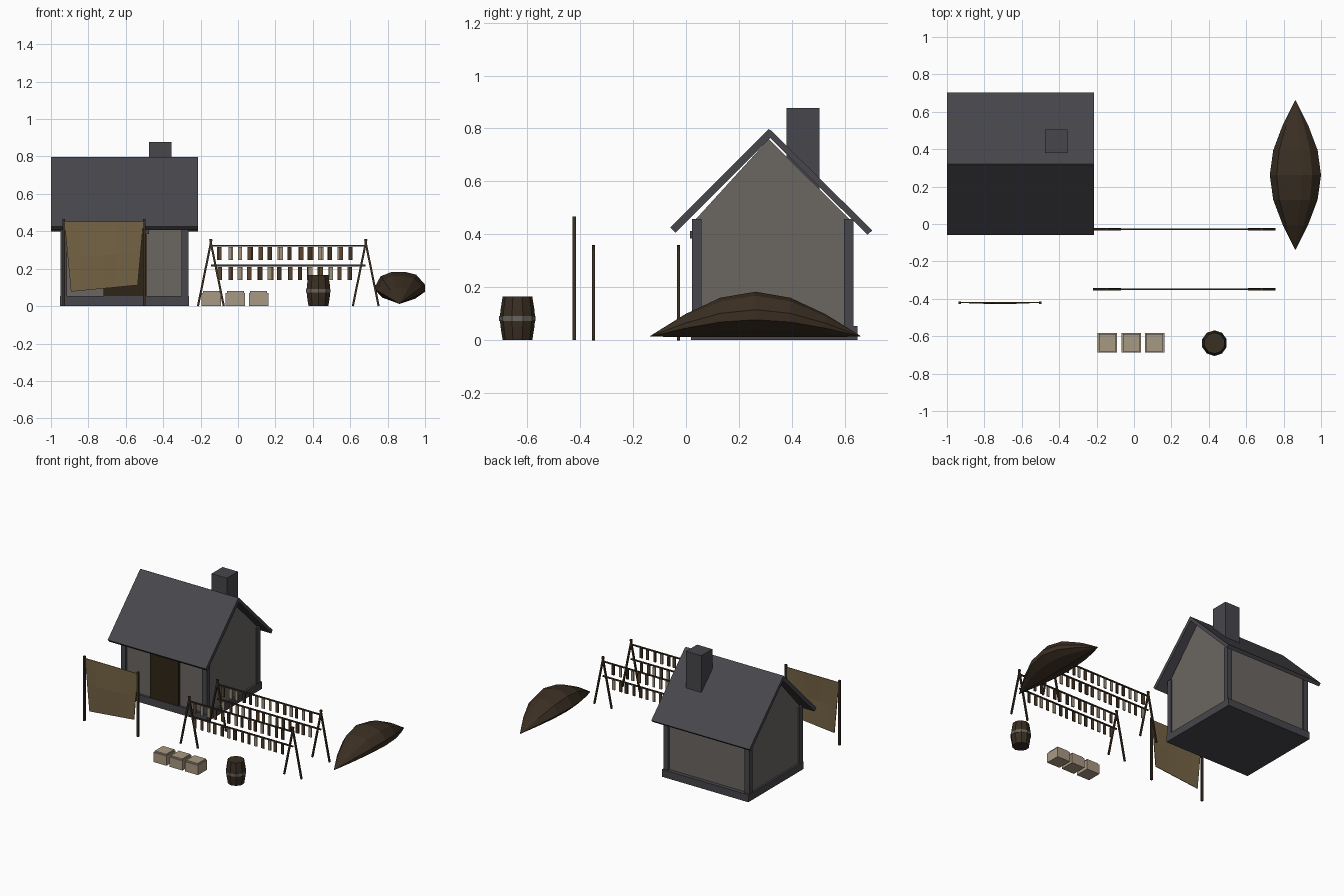
import bpy, bmesh, math, random
from mathutils import Vector

if "Cube" in bpy.data.objects:
    bpy.data.objects.remove(bpy.data.objects["Cube"])

random.seed(4)


def mat(name, r, g, b):
    m = bpy.data.materials.new(name)
    lin = [((c / 255 + 0.055) / 1.055) ** 2.4 for c in (r, g, b)]
    m.diffuse_color = (*lin, 1)
    m.use_nodes = True
    m.node_tree.nodes["Principled BSDF"].inputs["Base Color"].default_value = m.diffuse_color
    return m


SLATE = mat("slate", 71, 70, 76)
PLASTER = mat("grey_plaster", 107, 103, 98)
DOOR = mat("door_wood", 48, 37, 23)
WOOD = mat("dark_wood", 58, 46, 34)
CLOTH = mat("tan_cloth", 116, 99, 68)
CRATE = mat("pale_wood", 167, 152, 130)
IRON = mat("iron_band", 104, 100, 95)
FISH = [mat("pale_fish", 160, 146, 124), mat("brown_fish", 92, 68, 45), mat("dark_fish", 62, 46, 32)]


def mesh(name, verts, faces, m):
    bm = bmesh.new()
    vs = [bm.verts.new(v) for v in verts]
    for f in faces:
        bm.faces.new([vs[i] for i in f])
    bmesh.ops.remove_doubles(bm, verts=bm.verts, dist=1e-5)
    bmesh.ops.recalc_face_normals(bm, faces=bm.faces)
    me = bpy.data.meshes.new(name)
    bm.to_mesh(me)
    bm.free()
    me.materials.append(m)
    ob = bpy.data.objects.new(name, me)
    bpy.context.collection.objects.link(ob)
    return ob


def loft(name, rings, m):
    """Skin a list of equal rings and cap both ends."""
    n = len(rings[0])
    verts = [p for r in rings for p in r]
    faces = [(k * n + i, k * n + (i + 1) % n, (k + 1) * n + (i + 1) % n, (k + 1) * n + i)
             for k in range(len(rings) - 1) for i in range(n)]
    faces += [tuple(range(n)), tuple(range(len(verts) - n, len(verts)))]
    return mesh(name, verts, faces, m)


def prism(name, x0, x1, profile, m):
    """Extrude a (y, z) profile along x."""
    return loft(name, [[(x, y, z) for y, z in profile] for x in (x0, x1)], m)


def box(name, x0, x1, y0, y1, z0, z1, m):
    return prism(name, x0, x1, [(y0, z0), (y1, z0), (y1, z1), (y0, z1)], m)


def beam(name, a, b, w, m):
    """Square bar between two points lying in an xz plane."""
    a, b = Vector(a), Vector(b)
    u = (b - a).cross(Vector((0, 1, 0))).normalized() * w / 2
    v = Vector((0, w / 2, 0))
    return loft(name, [[p + u + v, p + u - v, p - u - v, p - u + v] for p in (a, b)], m)


# House: plinth, walls with gables, corner posts
box("plinth", -0.952, -0.262, 0.018, 0.648, 0, 0.053, SLATE)
prism("walls", -0.938, -0.276,
      [(0.035, 0.05), (0.035, 0.455), (0.313, 0.76), (0.62, 0.455), (0.62, 0.05)], PLASTER)
for x in (-0.95, -0.302):
    for y in (0.022, 0.597):
        box("corner_post", x, x + 0.037, y, y + 0.037, 0.05, 0.458, SLATE)

# Roof slabs and chimney
prism("roof_front", -1, -0.215,
      [(-0.06, 0.426), (0.312, 0.798), (0.332, 0.778), (-0.04, 0.406)], SLATE)
prism("roof_back", -1, -0.215,
      [(0.304, 0.778), (0.32, 0.794), (0.704, 0.415), (0.686, 0.398)], SLATE)
box("chimney", -0.477, -0.355, 0.38, 0.505, 0.55, 0.877, SLATE)

# Door and lintel
box("door", -0.72, -0.49, 0.022, 0.04, 0.053, 0.39, DOOR)
box("door_lintel", -0.735, -0.475, 0.016, 0.04, 0.385, 0.412, SLATE)

# Hanging cloth between two poles, bulging slightly
for x in (-0.932, -0.502):
    beam("cloth_pole", (x, -0.422, 0), (x, -0.422, 0.467), 0.014, WOOD)
N = 6
rings = []
for i in range(N + 1):
    t = i / N
    z_low = 0.077 + 0.035 * t
    x = lambda s: (-0.928 + 0.035 * s) * (1 - t) + (-0.506 - 0.03 * s) * t
    ring = []
    for s in (0, 0.5, 1):
        y = -0.422 - 0.006 * math.sin(math.pi * t) * math.sin(math.pi * s)
        ring.append((x(s), y, 0.452 + (z_low - 0.452) * s))
    rings.append(ring + [(px, py + 0.004, pz) for px, py, pz in reversed(ring)])
loft("hanging_cloth", rings, CLOTH)

# Drying racks: leaning legs, two rails, hanging fish
for y in (-0.349, -0.028):
    for apex in (-0.145, 0.683):
        for s in (-1, 1):
            beam("rack_leg", (apex + s * 0.069, y, 0), (apex - s * 0.004, y, 0.358), 0.011, WOOD)
    for z in (0.323, 0.217):
        beam("rack_rail", (-0.145, y, z), (0.683, y, z), 0.009, WOOD)
        for i in range(14):
            x = -0.095 + i * 0.0535 + random.uniform(-0.006, 0.006)
            w = random.uniform(0.009, 0.012)
            box("hanging_fish", x - w, x + w, y - 0.004, y + 0.004,
                z - 0.077, z - 0.008, random.choice(FISH))

# Crates with slightly smaller lids
for x in (-0.142, -0.014, 0.11):
    box("crate", x - 0.052, x + 0.052, -0.688, -0.583, 0, 0.07, CRATE)
    box("crate_lid", x - 0.046, x + 0.046, -0.682, -0.589, 0.07, 0.08, CRATE)


# Barrel with iron band
def ring10(r, z):
    return [(0.43 + r * math.cos(math.tau * (i + 0.5) / 10),
             -0.637 + r * math.sin(math.tau * (i + 0.5) / 10), z) for i in range(10)]


loft("barrel", [ring10(r, z) for r, z in
                ((0.056, 0), (0.064, 0.05), (0.067, 0.083), (0.064, 0.115), (0.056, 0.165))], WOOD)
loft("barrel_band", [ring10(0.069, 0.072), ring10(0.069, 0.092)], IRON)

# Overturned boat: a closed section swelling between two pointed tips
section = [(-0.137, 0.093), (-0.1, 0.16), (-0.04, 0.183), (0.03, 0.183), (0.09, 0.168),
           (0.137, 0.115), (0.137, 0.077), (0.085, 0.04), (0, 0.012), (-0.09, 0.045)]
rings = []
for k in range(7):
    f = max(math.sin(math.pi * k / 6), 0.015)
    rings.append([(0.863 + px * f, -0.136 + 0.1327 * k, 0.013 + (pz - 0.013) * f)
                  for px, pz in section])
loft("overturned_boat", rings, WOOD)
